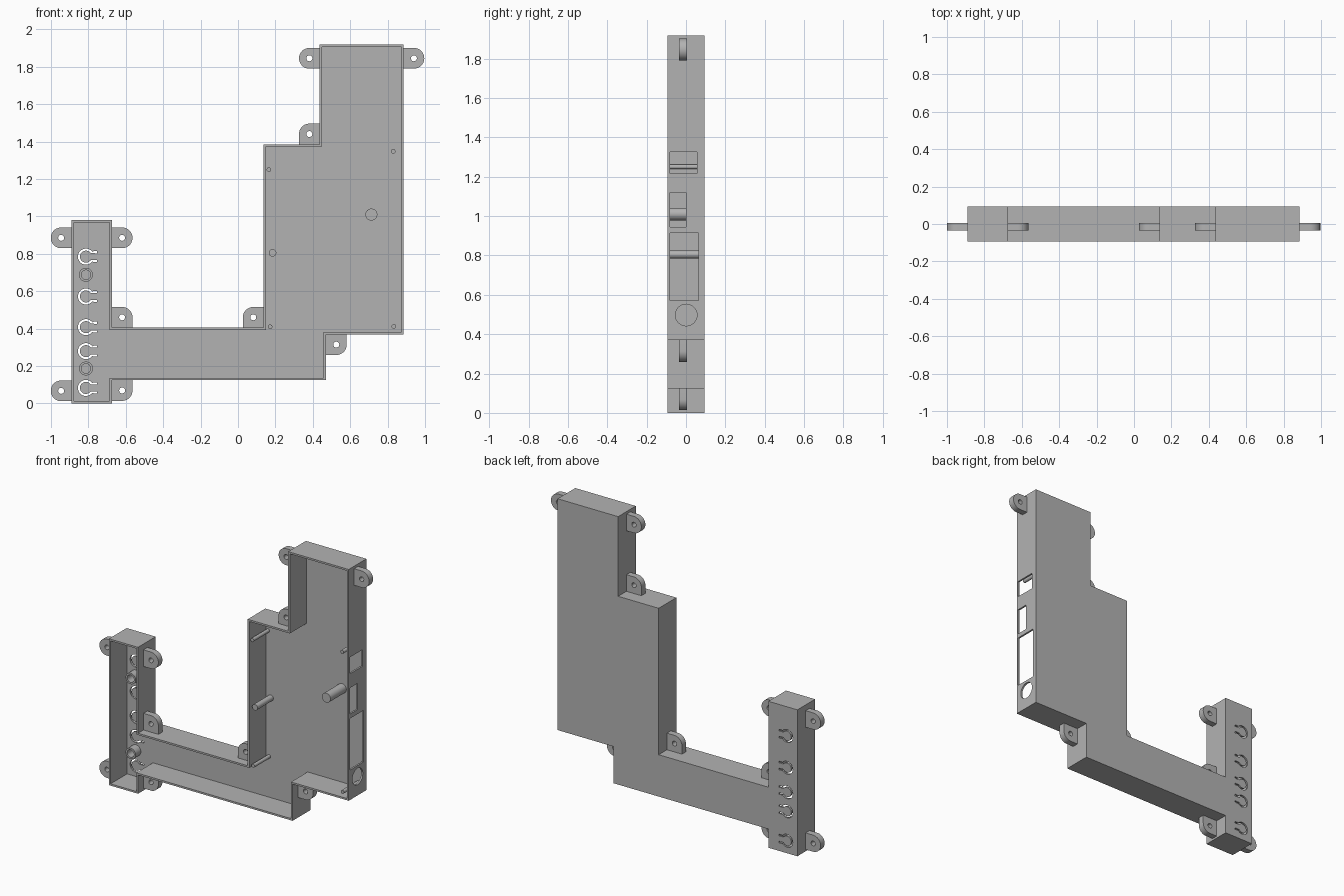
import bpy, bmesh
from math import sin, cos, radians, pi
from mathutils import Vector

if "Cube" in bpy.data.objects:
    bpy.data.objects.remove(bpy.data.objects["Cube"], do_unlink=True)

grey = bpy.data.materials.new("plain grey")
grey.use_nodes = True
GREY = (0.45, 0.45, 0.45, 1)
grey.diffuse_color = GREY
grey.node_tree.nodes["Principled BSDF"].inputs["Base Color"].default_value = GREY

FRONT, BACK, WALL = -0.0935, 0.0935, 0.012


def prism(name, outline, lo, hi, axis="y"):
    """Extrude a flat outline, (x, z) along y or (y, z) along x."""
    bm = bmesh.new()
    if axis == "y":
        verts = [bm.verts.new((a, lo, b)) for a, b in outline]
        step = Vector((0, hi - lo, 0))
    else:
        verts = [bm.verts.new((lo, a, b)) for a, b in outline]
        step = Vector((hi - lo, 0, 0))
    face = bm.faces.new(verts)
    top = bmesh.ops.extrude_face_region(bm, geom=[face])["geom"]
    bmesh.ops.translate(bm, vec=step, verts=[v for v in top if isinstance(v, bmesh.types.BMVert)])
    bmesh.ops.recalc_face_normals(bm, faces=bm.faces)
    mesh = bpy.data.meshes.new(name)
    bm.to_mesh(mesh)
    bm.free()
    mesh.materials.append(grey)
    obj = bpy.data.objects.new(name, mesh)
    bpy.context.collection.objects.link(obj)
    return obj


def arc(cx, cz, r, start, end, n):
    angles = [radians(start + (end - start) * i / n) for i in range(n + 1)]
    return [(cx + r * cos(a), cz + r * sin(a)) for a in angles]


def circle(cx, cz, r, n=32):
    return arc(cx, cz, r, 0, 360, n)[:-1]


def rect(a0, a1, b0, b1):
    return [(a0, b0), (a1, b0), (a1, b1), (a0, b1)]


def carve(obj, cutters):
    """Subtract the cutters from the object and discard them."""
    bpy.context.view_layer.objects.active = obj
    for cutter in cutters:
        cutter.hide_render = True
        mod = obj.modifiers.new("cut", "BOOLEAN")
        mod.operation, mod.solver, mod.object = "DIFFERENCE", "EXACT", cutter
        bpy.ops.object.modifier_apply(modifier=mod.name)
        bpy.data.objects.remove(cutter, do_unlink=True)


def smooth(obj):
    bpy.ops.object.select_all(action="DESELECT")
    obj.select_set(True)
    bpy.context.view_layer.objects.active = obj
    bpy.ops.object.shade_smooth_by_angle(angle=radians(30))


def inset(outline, d):
    """Move every edge of a counter-clockwise right-angled outline inwards."""
    result = []
    for i, p in enumerate(outline):
        p = Vector(p)
        before = (p - Vector(outline[i - 1])).normalized()
        after = (Vector(outline[(i + 1) % len(outline)]) - p).normalized()
        result.append((p.x - d * (before.y + after.y), p.y + d * (before.x + after.x)))
    return result


# Open-fronted tray
L, R, COL = -0.89, 0.885, -0.675
shell = [(L, 0), (COL, 0), (COL, 0.125), (0.47, 0.125), (0.47, 0.37), (R, 0.37),
         (R, 1.918), (0.437, 1.918), (0.437, 1.385), (0.137, 1.385),
         (0.137, 0.405), (COL, 0.405), (COL, 0.98), (L, 0.98)]
case = prism("case", shell, FRONT, BACK)
cutters = [prism("cavity", inset(shell, WALL), FRONT - 0.1, BACK - WALL)]

# Port openings in the side wall
ports = [rect(-0.081, 0.055, 1.215, 1.325), rect(-0.081, -0.001, 0.945, 1.12),
         rect(-0.081, 0.063, 0.57, 0.915), circle(0.001, 0.497, 0.055)]
cutters += [prism("port", p, R - 0.04, R + 0.04, "x") for p in ports]

# Flexible button slots through the back of the column
BUTTON_X = -0.813
for z in (0.785, 0.572, 0.408, 0.28, 0.083):
    outer = arc(BUTTON_X, z, 0.043, 35, 325, 24)
    inner = arc(BUTTON_X, z, 0.032, 325, 35, 24)
    tip = BUTTON_X + 0.06
    slot = ([(tip, z + 0.029)] + [(BUTTON_X + 0.04, z + 0.029)] + outer
            + [(BUTTON_X + 0.04, z - 0.029), (tip, z - 0.029), (tip, z - 0.018)]
            + inner + [(tip, z + 0.018)])
    cutters.append(prism("button_slot", slot, BACK - 0.05, BACK + 0.05))
carve(case, cutters)
smooth(case)

# Screw tabs: wall x, lower z, outward direction, rounded corners (lower, upper)
SIZE, EMBED = 0.111, 0.006
tabs = [(L, 0.83, -1, 1, 1), (COL, 0.83, 1, 1, 1),
        (L, 0.012, -1, 1, 1), (COL, 0.014, 1, 1, 0),
        (COL, 0.405, 1, 0, 1), (0.137, 0.405, -1, 0, 1),
        (0.437, 1.385, -1, 0, 1), (0.47, 0.259, 1, 1, 0),
        (0.437, 1.79, -1, 1, 1), (R, 1.79, 1, 1, 1)]
for x, z, side, low, high in tabs:
    r = SIZE / 2
    base = (-EMBED, 0), (-EMBED, SIZE)
    lower = arc(r, r, r, -90, 0, 10) if low else [(SIZE, 0)]
    upper = arc(r, r, r, 0, 90, 10) if high else [(SIZE, SIZE)]
    pts = [base[0]] + lower + (upper[1:] if low and high else upper) + [base[1]]
    tab = prism("screw_tab", [(x + side * a, z + b) for a, b in pts], -0.036, 0.006)
    carve(tab, [prism("screw_hole", circle(x + side * r, z + r, 0.016, 20), -0.1, 0.1)])
    smooth(tab)

# Support posts rising from the back panel
posts = [(0.165, 1.25, 0.012), (0.185, 0.805, 0.02), (0.172, 0.41, 0.012),
         (0.83, 1.348, 0.012), (0.833, 0.412, 0.012), (0.713, 1.01, 0.032)]
for x, z, r in posts:
    smooth(prism("support_post", circle(x, z, r), FRONT + 0.008, BACK - WALL / 2))

# Hollow screw bosses in the column
for z in (0.688, 0.187):
    boss = prism("screw_boss", circle(BUTTON_X, z, 0.037), 0.025, BACK - WALL / 2)
    carve(boss, [prism("bore", circle(BUTTON_X, z, 0.025), -0.1, BACK - WALL)])
    smooth(boss)
